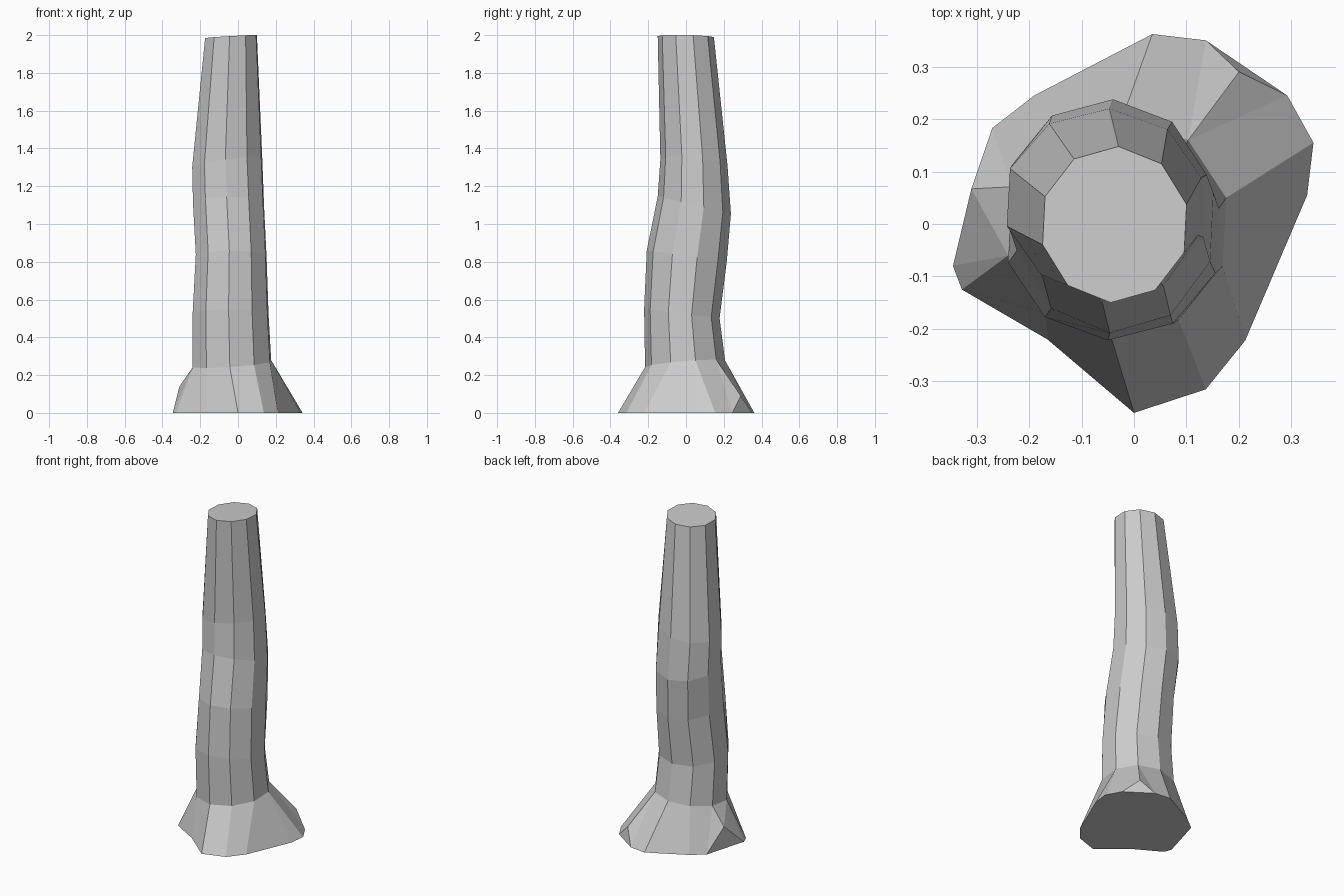
import bpy, bmesh
from math import sin, cos, radians
from mathutils import Vector

if "Cube" in bpy.data.objects:
    bpy.data.objects.remove(bpy.data.objects["Cube"])

SIDES = 10

# Trunk cross-sections: centre x, y, z, radius x, y, tilt of the ring along x, y
RINGS = [
    (-0.032, -0.005, 0.26, 0.215, 0.212, 0.07, 0.08),
    (-0.039, -0.022, 0.525, 0.208, 0.200, 0.0, -0.12),
    (-0.036, 0.004, 0.83, 0.194, 0.212, 0.0, -0.14),
    (-0.050, 0.044, 1.10, 0.195, 0.194, 0.0, -0.24),
    (-0.057, 0.042, 1.325, 0.192, 0.178, 0.15, -0.10),
    (-0.037, -0.001, 1.992, 0.142, 0.149, 0.06, -0.02),
]

# Flared foot outline on the ground, grouped by the trunk side it joins
FOOT = [
    [(0.33, 0.055), (0.342, 0.155)],
    [(0.292, 0.245), (0.137, 0.35)],
    [(0.035, 0.362)],
    [(-0.19, 0.245)],
    [(-0.27, 0.183)],
    [(-0.345, -0.08), (-0.328, -0.125)],
    [(-0.165, -0.22)],
    [(0.0, -0.36)],
    [(0.137, -0.315)],
    [(0.212, -0.222)],
]


def make_ring(bm, cx, cy, z, rx, ry, tx, ty):
    verts = []
    for i in range(SIDES):
        a = radians(15 + 360 / SIDES * i)
        dx, dy = rx * cos(a), ry * sin(a)
        verts.append(bm.verts.new((cx + dx, cy + dy, z + tx * dx + ty * dy)))
    return verts


def poke(bm, face, co):
    """Split a face into a fan around a raised root bump."""
    centre = bmesh.ops.poke(bm, faces=[face])["verts"][0]
    centre.co = Vector(co)


bm = bmesh.new()

# Trunk
rings = [make_ring(bm, *r) for r in RINGS]
for low, high in zip(rings, rings[1:]):
    for i in range(SIDES):
        j = (i + 1) % SIDES
        bm.faces.new((low[i], low[j], high[j], high[i]))
bm.faces.new(rings[-1])

# Flared foot
foot = [[bm.verts.new((x, y, 0)) for x, y in g] for g in FOOT]
spans, corners = [], {}
for i in range(SIDES):
    j = (i + 1) % SIDES
    spans.append(bm.faces.new((foot[i][-1], foot[j][0], rings[0][j], rings[0][i])))
    if len(foot[i]) == 2:
        corners[i] = bm.faces.new((foot[i][0], foot[i][1], rings[0][i]))
bm.faces.new([v for g in reversed(foot) for v in reversed(g)])

# Root bumps
poke(bm, spans[4], (-0.31, 0.067, 0.14))
poke(bm, corners[1], (0.20, 0.29, 0.09))

bm.normal_update()
mesh = bpy.data.meshes.new("tree_trunk")
bm.to_mesh(mesh)
bm.free()
trunk = bpy.data.objects.new("tree_trunk", mesh)
bpy.context.collection.objects.link(trunk)
